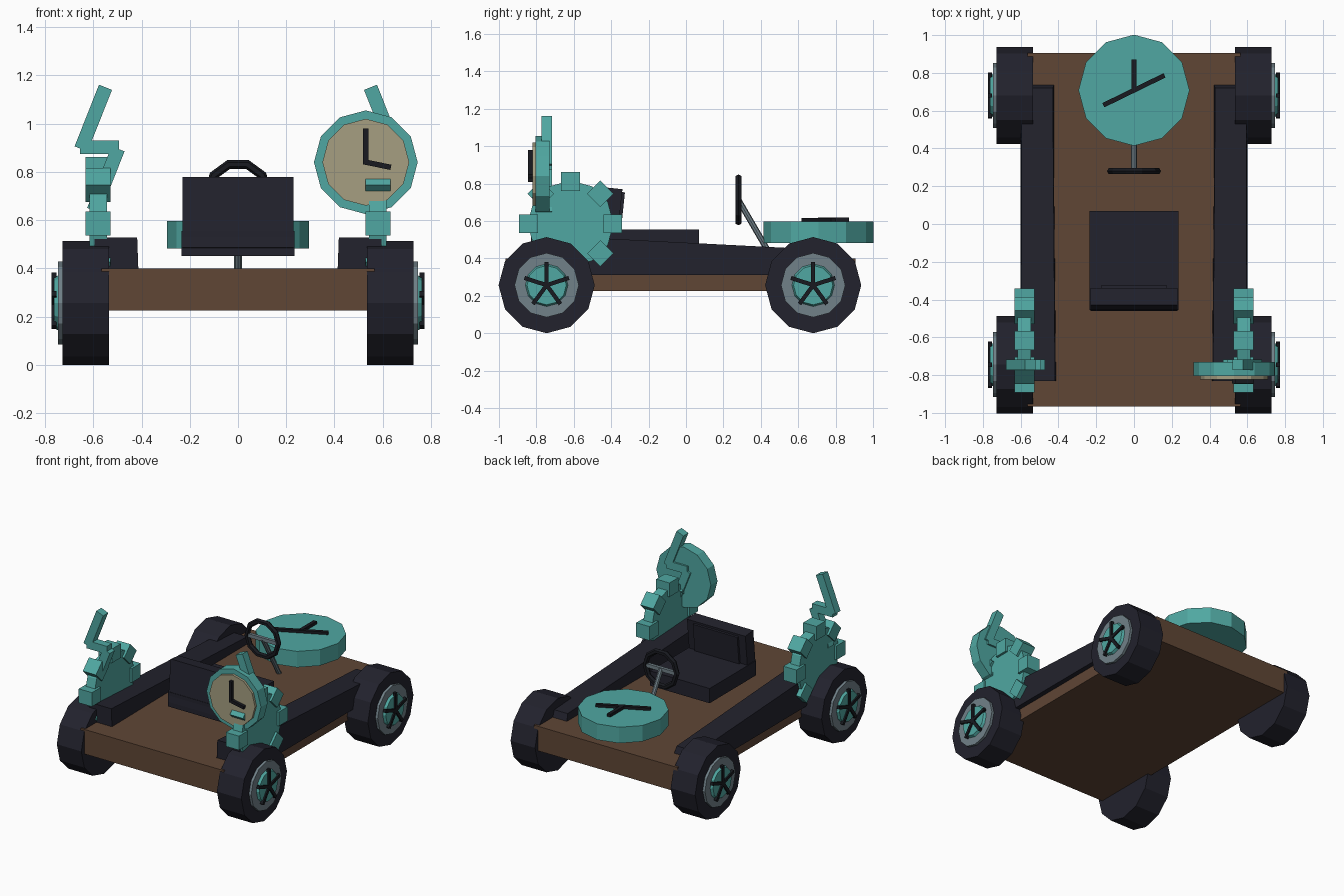
import bpy, bmesh, math
from mathutils import Matrix, Vector

if "Cube" in bpy.data.objects:
    bpy.data.objects.remove(bpy.data.objects["Cube"])


def colour(name, rgb):
    m = bpy.data.materials.new(name)
    m.diffuse_color = (*rgb, 1)
    m.use_nodes = True
    m.node_tree.nodes["Principled BSDF"].inputs["Base Color"].default_value = m.diffuse_color
    return m


TEAL = colour("teal", (0.08, 0.39, 0.36))
DARK = colour("dark navy", (0.016, 0.016, 0.026))
BLACK = colour("black", (0.009, 0.010, 0.014))
BROWN = colour("wood brown", (0.115, 0.061, 0.036))
GREY = colour("metal grey", (0.165, 0.22, 0.25))
CREAM = colour("dial cream", (0.38, 0.345, 0.22))


def finish(name, bm, mat, matrix):
    bmesh.ops.recalc_face_normals(bm, faces=bm.faces)
    me = bpy.data.meshes.new(name)
    bm.to_mesh(me)
    bm.free()
    me.materials.append(mat)
    ob = bpy.data.objects.new(name, me)
    ob.matrix_world = matrix
    bpy.context.collection.objects.link(ob)
    return ob


def box(name, mat, centre, size, axis='X', angle=0.0):
    bm = bmesh.new()
    bmesh.ops.create_cube(bm, size=1)
    bmesh.ops.scale(bm, vec=size, verts=bm.verts)
    return finish(name, bm, mat, Matrix.Translation(centre) @ Matrix.Rotation(angle, 4, axis))


def disc(name, mat, start, end, r, r2=None, sides=12):
    """Prism running from start to end."""
    a, b = Vector(start), Vector(end)
    d = b - a
    bm = bmesh.new()
    bmesh.ops.create_cone(bm, cap_ends=True, segments=sides, radius1=r,
                          radius2=r if r2 is None else r2, depth=d.length)
    rot = d.to_track_quat('Z', 'Y').to_matrix().to_4x4()
    return finish(name, bm, mat, Matrix.Translation((a + b) / 2) @ rot)


# Chassis
box("floor_platform", BROWN, (0, -0.03, 0.3125), (1.13, 1.87, 0.175))

for s, side in ((-1, "left"), (1, "right")):
    # Side rail, sloping down towards +y
    bm = bmesh.new()
    bmesh.ops.create_cube(bm, size=1)
    for v in bm.verts:
        top, far = v.co.z > 0, v.co.y > 0
        inner = (0.43 if far else 0.418) if top else 0.41
        outer = 0.595 if top else 0.60
        x = s * (outer if v.co.x > 0 else inner)
        y = (0.72 if top else 0.77) if far else -0.83
        z = (0.447 if far else 0.527) if top else 0.31
        v.co = (x, y, z)
    finish(side + "_side_rail", bm, DARK, Matrix())

    # Wheels
    for y, end in ((-0.745, "front"), (0.68, "back")):
        n = f"{end}_{side}_"
        z = 0.257
        disc(n + "tyre", DARK, (s * 0.535, y, z), (s * 0.728, y, z), 0.257)
        disc(n + "rim", GREY, (s * 0.72, y, z), (s * 0.746, y, z), 0.172)
        disc(n + "hub", TEAL, (s * 0.74, y, z), (s * 0.763, y, z), 0.117, 0.105)
        for i in range(5):
            a = i * math.tau / 5
            c = (s * 0.763, y + 0.0625 * math.sin(a), z + 0.0625 * math.cos(a))
            box(n + f"spoke_{i + 1}", BLACK, c, (0.02, 0.022, 0.125), 'X', -a)

    # Toothed gear
    gx, gy, gz = s * 0.58, -0.617, 0.586
    disc(side + "_gear", TEAL, (gx - 0.036, gy, gz), (gx + 0.036, gy, gz), 0.23)
    for i in range(8):
        a = i * math.tau / 8
        c = (gx, gy + 0.225 * math.cos(a), gz + 0.225 * math.sin(a))
        box(side + f"_gear_tooth_{i + 1}", TEAL, c, (0.104, 0.1, 0.1), 'X', a)

    # Zigzag bolt standing on the gear
    tilt = -s * math.radians(21.6)
    box(side + "_bolt_upper", TEAL, (s * 0.60, -0.745, 1.023), (0.058, 0.056, 0.275), 'Y', tilt)
    box(side + "_bolt_middle", TEAL, (s * 0.574, -0.745, 0.902), (0.162, 0.056, 0.056))
    box(side + "_bolt_lower", TEAL, (s * 0.548, -0.745, 0.768), (0.058, 0.056, 0.275), 'Y', tilt)

# Upright clock
cx, cz = 0.53, 0.84
disc("clock_case", TEAL, (cx, -0.73, cz), (cx, -0.805, cz), 0.215)
disc("clock_dial", CREAM, (cx, -0.79, cz), (cx, -0.822, cz), 0.18)
box("clock_long_hand", BLACK, (cx, -0.832, cz + 0.065), (0.022, 0.026, 0.15))
box("clock_short_hand", BLACK, (cx + 0.05, -0.832, cz - 0.01), (0.11, 0.024, 0.022), 'Y', 0.2)

# Flat clock on the bonnet
hy = 0.708
disc("bonnet_clock", TEAL, (0, hy, 0.483), (0, hy, 0.597), 0.294)
box("bonnet_long_hand", BLACK, (0, hy + 0.08, 0.604), (0.025, 0.165, 0.028))
box("bonnet_cross_hand", BLACK, (0, hy, 0.604), (0.36, 0.025, 0.024), 'Z', math.radians(26))

# Seat
box("seat_cushion", DARK, (0, -0.193, 0.503), (0.47, 0.525, 0.105))
lean = -math.radians(6)
box("seat_back", DARK, (0, -0.40, 0.628), (0.46, 0.09, 0.295), 'X', lean)
box("seat_back_pad", DARK, (0, -0.353, 0.645), (0.35, 0.03, 0.22), 'X', lean)

# Steering wheel and column
bpy.ops.mesh.primitive_torus_add(major_segments=10, minor_segments=6, major_radius=0.124,
                                 minor_radius=0.019, location=(0, 0.28, 0.713),
                                 rotation=(math.pi / 2, 0, 0))
wheel = bpy.context.object
wheel.name = "steering_wheel"
wheel.data.materials.append(BLACK)
box("steering_crossbar", GREY, (0, 0.28, 0.713), (0.24, 0.022, 0.026))
disc("steering_column", GREY, (0, 0.28, 0.713), (0, 0.465, 0.395), 0.016, sides=8)
